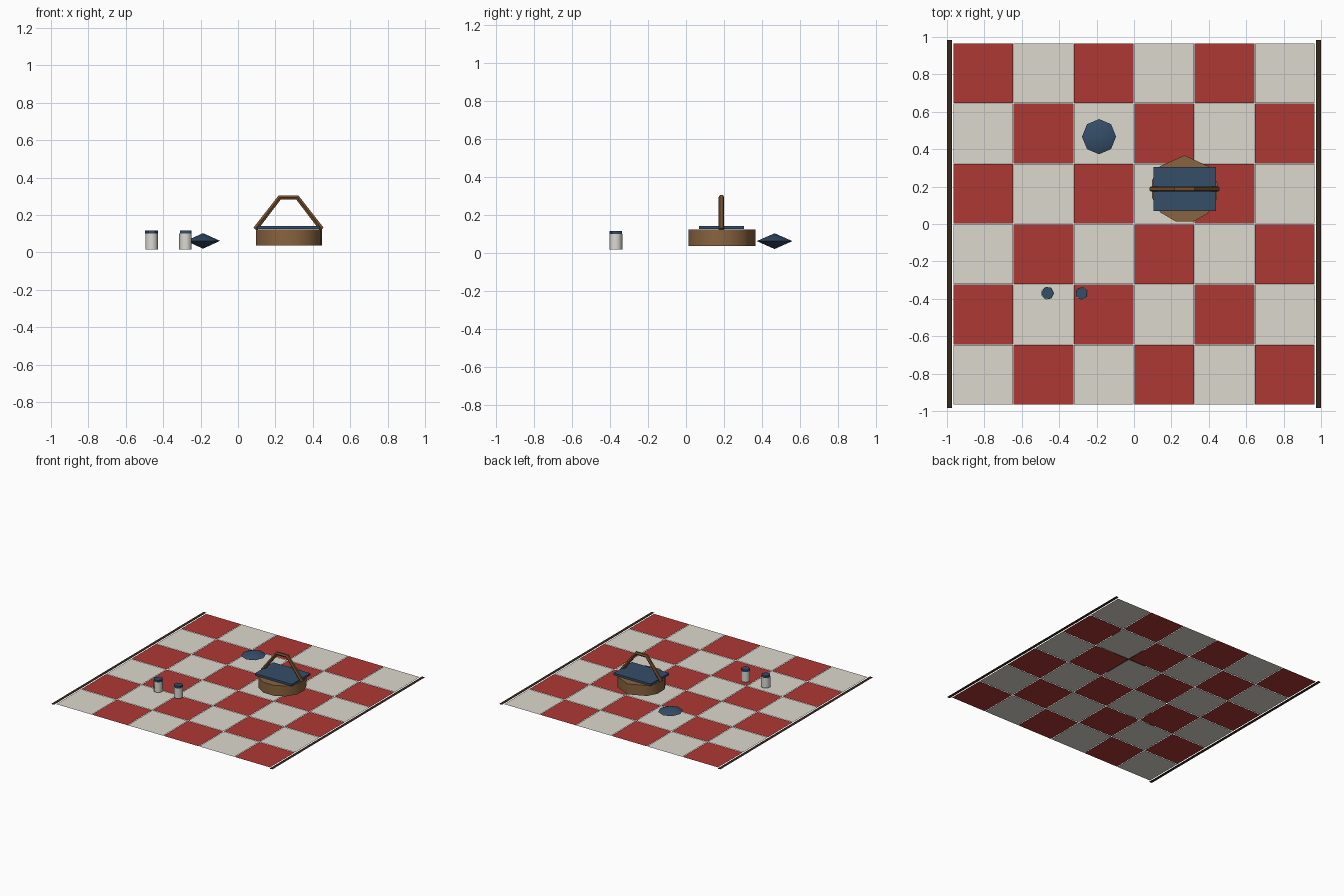
import bpy, bmesh
from math import sin, cos, radians, tau

if "Cube" in bpy.data.objects:
    bpy.data.objects.remove(bpy.data.objects["Cube"])


def material(name, r, g, b):
    m = bpy.data.materials.new(name)
    m.diffuse_color = (r, g, b, 1)
    m.use_nodes = True
    m.node_tree.nodes["Principled BSDF"].inputs["Base Color"].default_value = m.diffuse_color
    return m


RED = material("red_cloth", 0.42, 0.04, 0.035)
CREAM = material("cream_cloth", 0.72, 0.69, 0.62)
HEM = material("dark_hem", 0.035, 0.021, 0.012)
WICKER = material("wicker", 0.25, 0.125, 0.05)
CANE = material("cane", 0.18, 0.08, 0.028)
BLUE = material("navy", 0.035, 0.075, 0.14)
WHITE = material("ceramic", 0.72, 0.70, 0.65)


def finish(name, bm, mat, smooth=None):
    bmesh.ops.recalc_face_normals(bm, faces=bm.faces)
    me = bpy.data.meshes.new(name)
    bm.to_mesh(me)
    bm.free()
    me.materials.append(mat)
    ob = bpy.data.objects.new(name, me)
    bpy.context.collection.objects.link(ob)
    if smooth:
        bpy.ops.object.select_all(action='DESELECT')
        ob.select_set(True)
        bpy.context.view_layer.objects.active = ob
        bpy.ops.object.shade_smooth_by_angle(angle=radians(smooth))
    return ob


def sheets(name, rects, mat):
    """Flat pieces of cloth lying on the ground: (x, y, width, depth)."""
    bm = bmesh.new()
    for x, y, w, d in rects:
        bm.faces.new([bm.verts.new((x + sx * w / 2, y + sy * d / 2, 0))
                      for sx, sy in ((-1, -1), (1, -1), (1, 1), (-1, 1))])
    # normals must face up, so the mesh is written without recalculation surprises
    ob = finish(name, bm, mat)
    if ob.data.polygons[0].normal.z < 0:
        ob.data.flip_normals()
    return ob


def prism(name, centre, radius, z0, z1, angles, mat, smooth=60):
    """Upright prism whose corners sit at the given angles in degrees."""
    bm = bmesh.new()
    ring = [(centre[0] + radius * cos(radians(a)),
             centre[1] + radius * sin(radians(a))) for a in angles]
    low = [bm.verts.new((x, y, z0)) for x, y in ring]
    top = [bm.verts.new((x, y, z1)) for x, y in ring]
    n = len(ring)
    for i in range(n):
        j = (i + 1) % n
        bm.faces.new((low[i], low[j], top[j], top[i]))
    bm.faces.new(low[::-1])
    bm.faces.new(top)
    return finish(name, bm, mat, smooth)


# Checked blanket
N, PITCH, TILE = 6, 0.3225, 0.319
cells = [(i, j) for i in range(N) for j in range(N)]
for name, odd, mat in (("red_squares", 1, RED), ("cream_squares", 0, CREAM)):
    sheets(name, [((i - 2.5) * PITCH, (j - 2.5) * PITCH, TILE, TILE)
                  for i, j in cells if (i + j) % 2 == odd], mat)

# Hem strips on both sides
sheets("side_hems", [(s * 0.987, 0, 0.026, 1.97) for s in (-1, 1)], HEM)

# Basket body
BX, BY = 0.27, 0.187
prism("basket", (BX, BY), 0.18, 0.037, 0.122,
      (90, 41, 8, -18, -47, -74, -105, -136, -165, 165, 138), WICKER)

# Basket lid
bm = bmesh.new()
bmesh.ops.create_cube(bm, size=1)
for v in bm.verts:
    v.co = (0.272 + v.co.x * 0.335, BY + v.co.y * 0.237, 0.134 + v.co.z * 0.017)
finish("basket_lid", bm, BLUE)

# Basket handle
curve = bpy.data.curves.new("basket_handle", 'CURVE')
curve.dimensions = '3D'
curve.bevel_depth = 0.0145
curve.bevel_resolution = 1
curve.use_fill_caps = True
path = [(-0.178, 0.124), (-0.047, 0.294), (0.047, 0.294), (0.178, 0.124)]
spline = curve.splines.new('POLY')
spline.points.add(len(path) - 1)
for p, (x, z) in zip(spline.points, path):
    p.co = (BX + x, BY, z, 1)
spline.use_smooth = False
curve.materials.append(CANE)
bpy.context.collection.objects.link(bpy.data.objects.new("basket_handle", curve))

# Dish: eight-sided double cone
bm = bmesh.new()
px, py = -0.187, 0.467
rim = [bm.verts.new((px + 0.091 * cos(k * tau / 8), py + 0.094 * sin(k * tau / 8), 0.062))
       for k in range(8)]
tips = [bm.verts.new((px, py, z)) for z in (0.103, 0.02)]
for k in range(8):
    for tip in tips:
        bm.faces.new((rim[k], rim[(k + 1) % 8], tip))
finish("dish", bm, BLUE, 40)

# Salt and pepper shakers
for name, x, turn in (("salt", -0.462, 0), ("pepper", -0.28, 25)):
    spot = (x, -0.37)
    prism(name + "_shaker", spot, 0.035, 0.017, 0.1,
          [turn + k * 360 / 7 for k in range(7)], WHITE)
    prism(name + "_cap", spot, 0.034, 0.1, 0.116,
          [turn + k * 60 for k in range(6)], BLUE)
